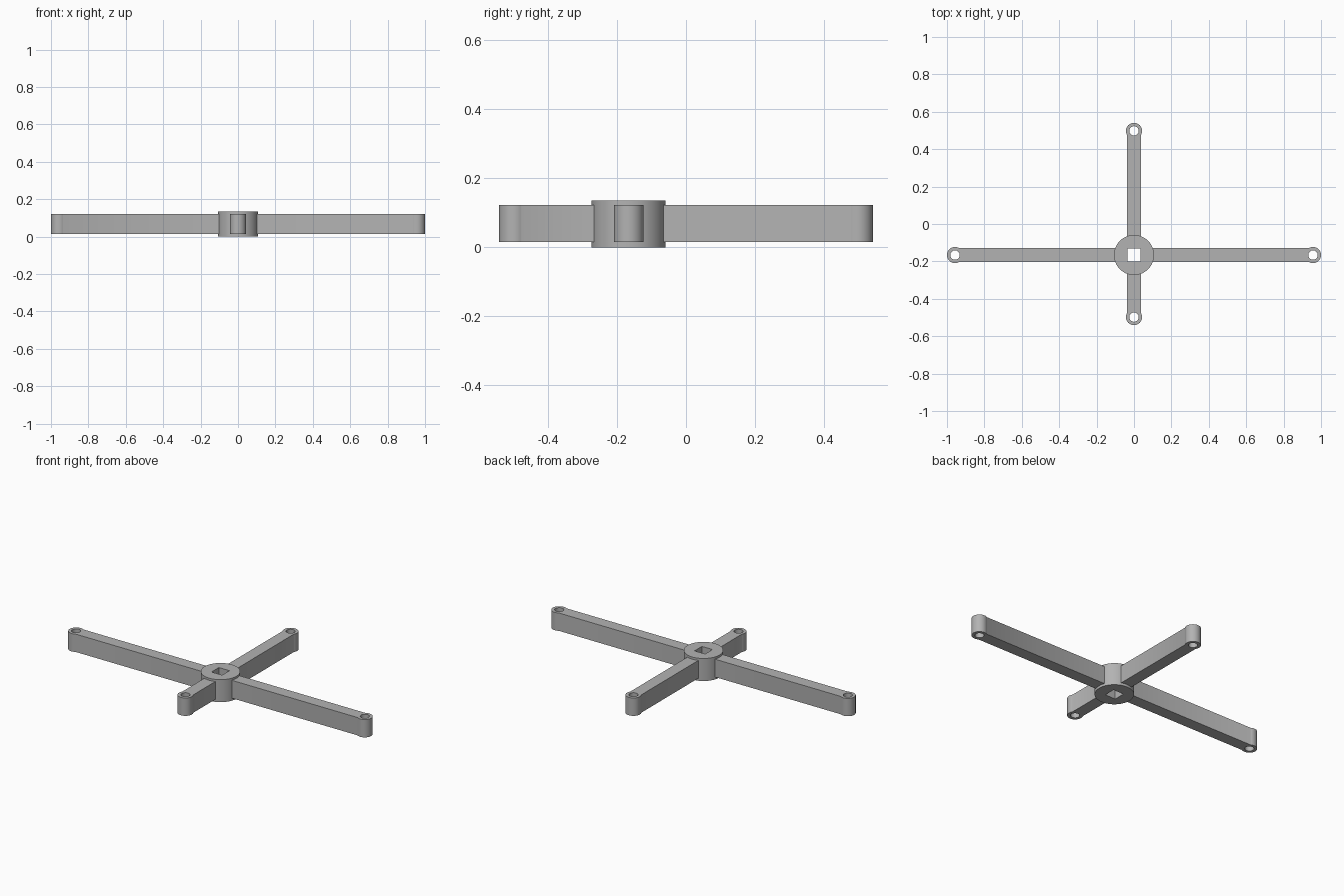
import bpy, bmesh, math
from mathutils import Matrix

if "Cube" in bpy.data.objects:
    bpy.data.objects.remove(bpy.data.objects["Cube"])

HUB_Y = -0.166      # hub centre in y
HUB_R = 0.107       # hub radius
END_R = 0.043       # rounded arm end radius
HALF_W = 0.0365     # half width of an arm
BORE_R = 0.025      # hole in each arm end

grey = bpy.data.materials.new("grey")
grey.diffuse_color = (0.45, 0.45, 0.45, 1)
grey.use_nodes = True
grey.node_tree.nodes["Principled BSDF"].inputs["Base Color"].default_value = grey.diffuse_color


def arc(cx, r, a0, a1, n):
    return [(cx + r * math.cos(a0 + (a1 - a0) * i / n),
             r * math.sin(a0 + (a1 - a0) * i / n)) for i in range(n + 1)]


def circle(cx, r, n):
    return arc(cx, r, 0, 2 * math.pi, n)[:-1]


def plate(name, loops, z0, z1, angle=0.0):
    """Extrude a flat outline with holes from z0 to z1, turned about the hub axis."""
    bm = bmesh.new()
    for loop in loops:
        vs = [bm.verts.new((x, y, z0)) for x, y in loop]
        for i, v in enumerate(vs):
            bm.edges.new((v, vs[(i + 1) % len(vs)]))
    bmesh.ops.triangle_fill(bm, use_beauty=True, use_dissolve=False, edges=bm.edges[:])
    ext = bmesh.ops.extrude_face_region(bm, geom=bm.faces[:], use_keep_orig=True)
    top = [g for g in ext["geom"] if isinstance(g, bmesh.types.BMVert)]
    bmesh.ops.translate(bm, verts=top, vec=(0, 0, z1 - z0))
    bmesh.ops.recalc_face_normals(bm, faces=bm.faces[:])
    for f in bm.faces:
        f.smooth = True
    bm.transform(Matrix.Translation((0, HUB_Y, 0)) @ Matrix.Rotation(angle, 4, "Z"))
    me = bpy.data.meshes.new(name)
    bm.to_mesh(me)
    bm.free()
    me.set_sharp_from_angle(angle=math.radians(30))
    me.materials.append(grey)
    ob = bpy.data.objects.new(name, me)
    bpy.context.collection.objects.link(ob)


def arm(name, length, angle):
    """Bar from the hub wall to a rounded, bored end."""
    join = math.pi - math.asin(HALF_W / END_R)
    root = math.asin(HALF_W / HUB_R)
    outline = arc(length, END_R, -join, join, 40) + arc(0, HUB_R, root, -root, 10)
    plate(name, [outline, circle(length, BORE_R, 32)], 0.015, 0.122, angle)


# Central hub with square socket
s = 0.035
plate("hub", [circle(0, HUB_R, 72), [(-s, -s), (s, -s), (s, s), (-s, s)]], 0, 0.135)

# Four arms
arm("right_arm", 0.957, 0)
arm("back_arm", 0.664, math.pi / 2)
arm("left_arm", 0.957, math.pi)
arm("front_arm", 0.332, -math.pi / 2)
